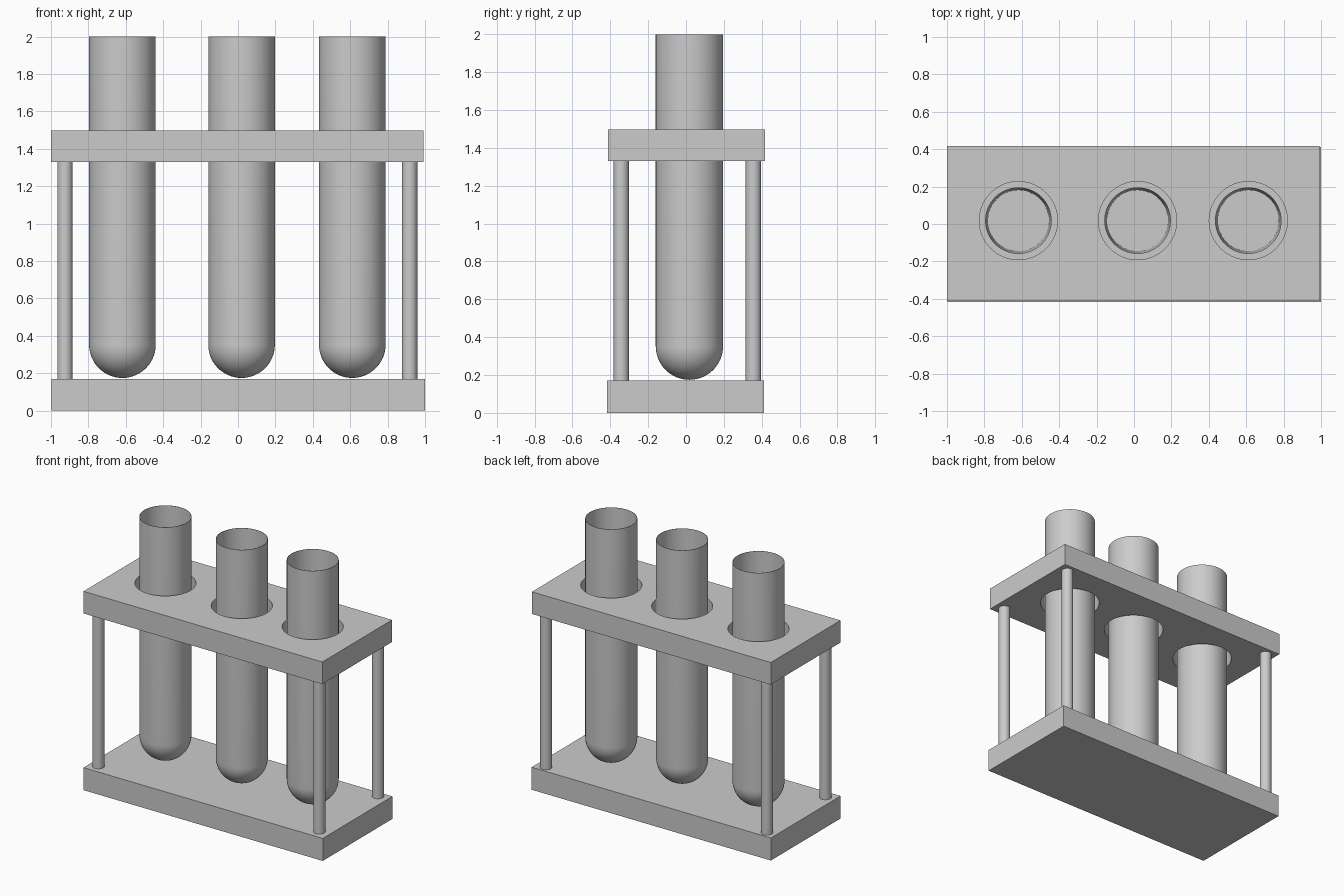
import bpy
import math

if "Cube" in bpy.data.objects:
    bpy.data.objects.remove(bpy.data.objects["Cube"])

TUBE_X = (-0.618, 0.019, 0.611)
TUBE_Y = 0.018
SEG = 64


def smooth(obj):
    bpy.ops.object.select_all(action='DESELECT')
    obj.select_set(True)
    bpy.context.view_layer.objects.active = obj
    bpy.ops.object.shade_smooth_by_angle(angle=math.radians(35))


def slab(name, x0, x1, y0, y1, z0, z1):
    bpy.ops.mesh.primitive_cube_add(
        size=1, location=((x0 + x1) / 2, (y0 + y1) / 2, (z0 + z1) / 2))
    obj = bpy.context.object
    obj.name = name
    obj.scale = (x1 - x0, y1 - y0, z1 - z0)
    bpy.ops.object.transform_apply(location=False, rotation=False, scale=True)
    return obj


def rod(name, x, y, z0, z1, r, seg):
    bpy.ops.mesh.primitive_cylinder_add(
        vertices=seg, radius=r, depth=z1 - z0, location=(x, y, (z0 + z1) / 2))
    obj = bpy.context.object
    obj.name = name
    return obj


def lathe(name, profile, location):
    # Revolve an (r, z) profile; points with r = 0 become poles
    verts, rings, faces = [], [], []
    for r, z in profile:
        n = SEG if r > 0 else 1
        rings.append([len(verts) + i % n for i in range(SEG)])
        for i in range(n):
            a = 2 * math.pi * i / SEG
            verts.append((r * math.cos(a), r * math.sin(a), z))
    for lo, hi in zip(rings, rings[1:]):
        for i in range(SEG):
            j = (i + 1) % SEG
            faces.append(tuple(dict.fromkeys((lo[i], lo[j], hi[j], hi[i]))))
    mesh = bpy.data.meshes.new(name)
    mesh.from_pydata(verts, [], faces)
    obj = bpy.data.objects.new(name, mesh)
    obj.location = location
    bpy.context.collection.objects.link(obj)
    smooth(obj)
    return obj


# Base and drilled upper shelf
slab("base_plate", -0.997, 1.0, -0.418, 0.412, 0, 0.17)
shelf = slab("top_plate", -1.0, 0.993, -0.413, 0.418, 1.33, 1.497)
for i, x in enumerate(TUBE_X):
    cutter = rod(f"hole_cutter_{i + 1}", x, TUBE_Y, 1.2, 1.6, 0.209, SEG)
    cutter.hide_render = True
    mod = shelf.modifiers.new("hole", 'BOOLEAN')
    mod.operation = 'DIFFERENCE'
    mod.solver = 'EXACT'
    mod.object = cutter
    bpy.context.view_layer.objects.active = shelf
    bpy.ops.object.modifier_apply(modifier=mod.name)
    bpy.data.objects.remove(cutter)
smooth(shelf)

# Four corner posts
for side, x in (("left", -0.925), ("right", 0.918)):
    for end, y in (("front", -0.342), ("back", 0.356)):
        smooth(rod(f"{end}_{side}_post", x, y, 0.17, 1.33, 0.041, 32))

# Round-bottomed tubes, open at the top, thin at the rim
R, BOTTOM = 0.178, 0.175
profile = [(0, BOTTOM)]
for k in range(1, 17):
    a = math.pi / 2 * k / 16
    profile.append((R * math.sin(a), BOTTOM + R * (1 - math.cos(a))))
profile += [(R, 2.0), (R - 0.002, 2.0), (0.163, 0.32), (0, 0.32)]
for i, x in enumerate(TUBE_X):
    lathe(f"test_tube_{i + 1}", profile, (x, TUBE_Y, 0))
